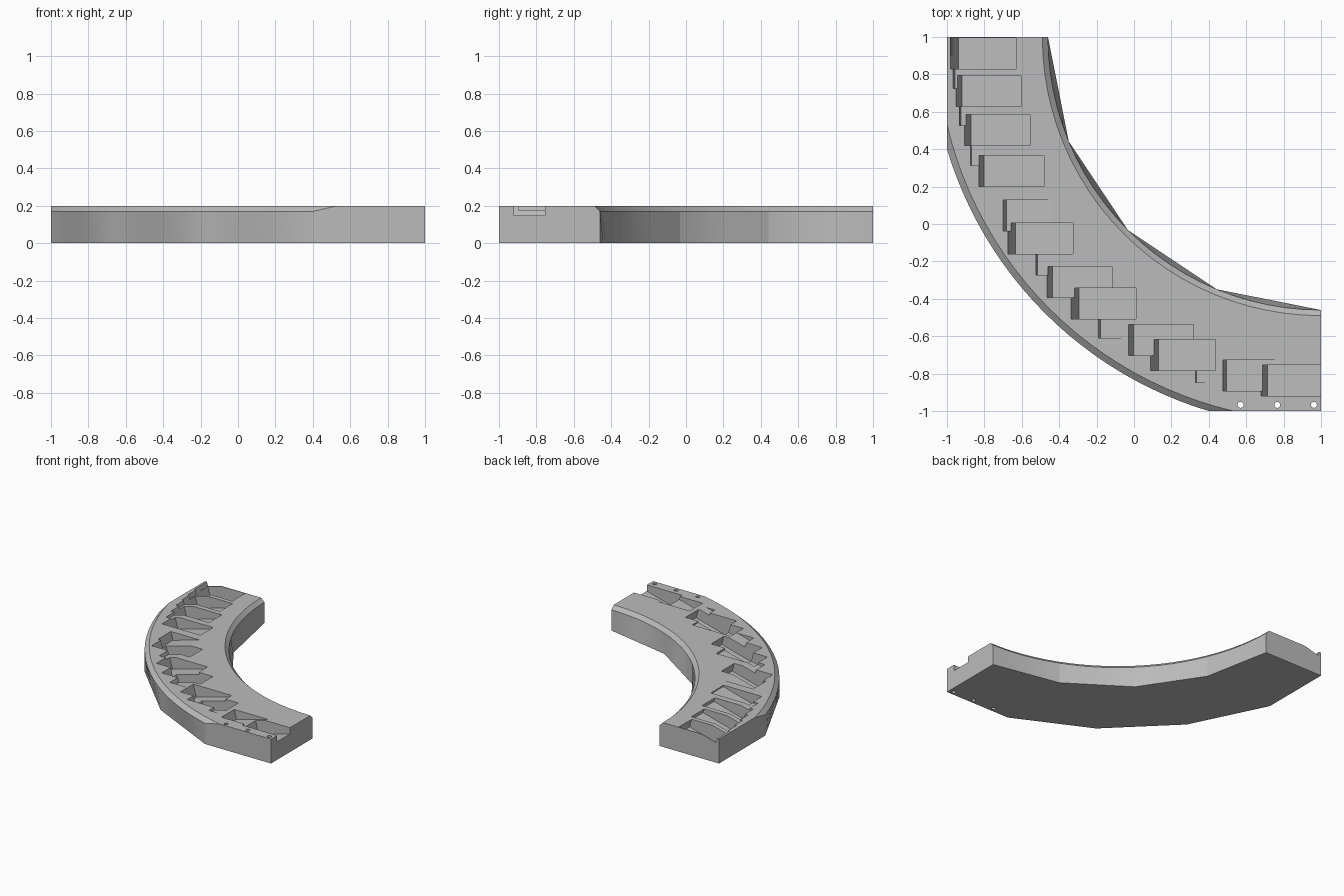
import bpy, bmesh, math
from math import cos, sin, radians, degrees, acos

if "Cube" in bpy.data.objects:
    bpy.data.objects.remove(bpy.data.objects["Cube"], do_unlink=True)

TOP, MID = 0.2, 0.17
N = 24                      # steps along each arc
TILT = 0.27                 # slope of the pocket floors
LENGTH, HALF = 0.348, 0.083

grey = bpy.data.materials.new("plain_grey")
grey.use_nodes = True
colour = (0.5, 0.5, 0.5, 1)
grey.diffuse_color = colour
grey.node_tree.nodes["Principled BSDF"].inputs["Base Color"].default_value = colour


def make_object(name, bm):
    bmesh.ops.recalc_face_normals(bm, faces=bm.faces[:])
    mesh = bpy.data.meshes.new(name)
    bm.to_mesh(mesh)
    bm.free()
    mesh.materials.append(grey)
    obj = bpy.data.objects.new(name, mesh)
    bpy.context.collection.objects.link(obj)
    return obj


def arc(r, start, end, sides):
    """Arc about the corner (1, 1), made of straight sides sampled in N steps."""
    def corner(i):
        a = radians(start + (end - start) * i / sides)
        return 1 - r * cos(a), 1 - r * sin(a)
    points = []
    for k in range(N + 1):
        i = min(k * sides // N, sides - 1)
        t = k * sides / N - i
        p, q = corner(i), corner(i + 1)
        points.append((p[0] + (q[0] - p[0]) * t, p[1] + (q[1] - p[1]) * t))
    return points


def outline(inner, outer, inner_sides, outer_sides):
    a = degrees(acos(2 / outer))        # where the arc meets the square edge
    return (arc(inner, 0, 90, inner_sides) + [(1, -1)]
            + arc(outer, 90 - a, a, outer_sides) + [(-1, 1)])


# Curved body: coarse base, smooth rim, chamfered top
bm = bmesh.new()
levels = [(0, outline(1.46, 2.088, 4, 3)),
          (MID, outline(1.46, 2.088, N, N)),
          (TOP, outline(1.49, 2.054, N, N))]
rings = [[bm.verts.new((x, y, z)) for x, y in pts] for z, pts in levels]
for low, high in zip(rings, rings[1:]):
    for i in range(len(low)):
        j = (i + 1) % len(low)
        bm.faces.new((low[i], low[j], high[j], high[i]))
bm.faces.new(rings[0])
bm.faces.new(rings[-1])
body = make_object("curved_tray", bm)


def cut(cutter):
    cutter.hide_render = True
    mod = body.modifiers.new("cut", 'BOOLEAN')
    mod.operation = 'DIFFERENCE'
    mod.solver = 'EXACT'
    mod.object = cutter
    with bpy.context.temp_override(object=body, active_object=body):
        bpy.ops.object.modifier_apply(modifier=mod.name)
    bpy.data.objects.remove(cutter, do_unlink=True)


def pocket(x, y, depth):
    """Tilted box: steep wall at its low end, floor rising towards +x."""
    rise = 0.1                          # extends above the top surface
    end = depth - LENGTH * TILT / (1 + TILT ** 2)
    profile = [(x - rise * TILT, TOP + rise),
               (x + depth * TILT, TOP - depth),
               (x + LENGTH + end * TILT, TOP - end),
               (x + LENGTH - rise * TILT, TOP + rise)]
    bm = bmesh.new()
    face = bm.faces.new([bm.verts.new((px, y - HALF, pz)) for px, pz in profile])
    out = bmesh.ops.extrude_face_region(bm, geom=[face])["geom"]
    verts = [v for v in out if isinstance(v, bmesh.types.BMVert)]
    bmesh.ops.translate(bm, verts=verts, vec=(0, 2 * HALF, 0))
    cut(make_object("pocket_cutter", bm))


# Pockets: left end, centre y, depth
pockets = [(-.98, .912, .155), (-.952, .71, .12), (-.905, .502, .12),
           (-.83, .283, .1), (-.7, .045, .068), (-.675, -.077, .155),
           (-.465, -.31, .105), (-.337, -.425, .16), (-.03, -.62, .1),
           (.088, -.7, .16), (.475, -.81, .077), (.68, -.836, .128)]
# Shallow steps beside the pockets
steps = [(-.982, .98, .035), (-.967, .808, .036), (-.934, .61, .03),
         (-.874, .396, .02), (-.525, -.19, .03), (-.19, -.527, .038),
         (.33, -.765, .02)]
for spec in pockets + steps:
    pocket(*spec)

# Pin holes through the front edge
for x in (.57, .766, .962):
    bm = bmesh.new()
    bmesh.ops.create_cone(bm, cap_ends=True, segments=16, radius1=.016,
                          radius2=.016, depth=1)
    bmesh.ops.translate(bm, verts=bm.verts[:], vec=(x, -.967, 0))
    cut(make_object("hole_cutter", bm))

bpy.ops.object.select_all(action='DESELECT')
body.select_set(True)
bpy.context.view_layer.objects.active = body
bpy.ops.object.shade_smooth_by_angle(angle=radians(12))
